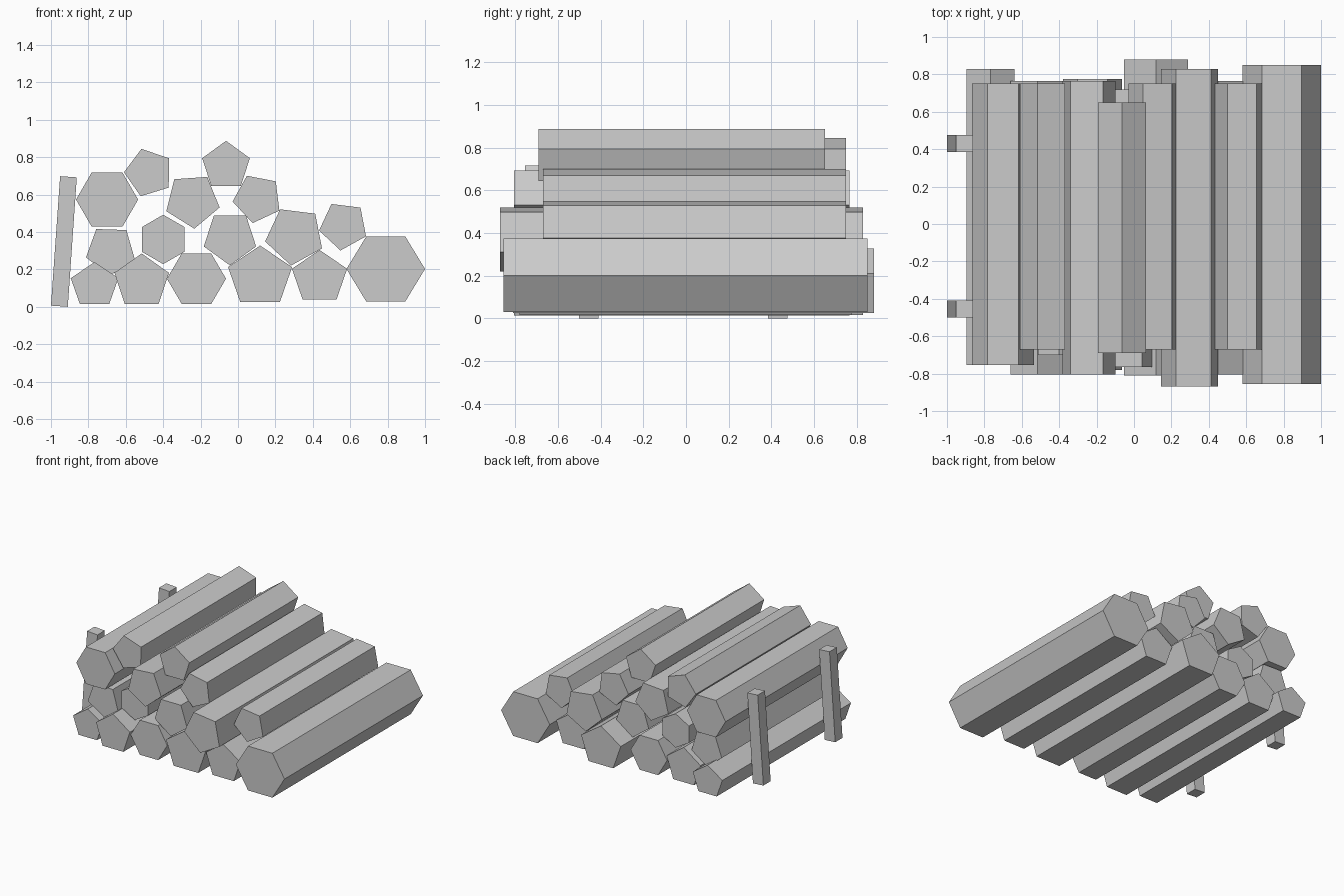
import bpy
from math import cos, sin, radians


def prism(name, profile, y0, y1):
    """Extrude an x-z profile (counter-clockwise seen from the front) along y."""
    n = len(profile)
    verts = [(x, y, z) for y in (y0, y1) for x, z in profile]
    faces = [tuple(range(n)), tuple(reversed(range(n, 2 * n)))]
    faces += [(i, i + n, (i + 1) % n + n, (i + 1) % n) for i in range(n)]
    mesh = bpy.data.meshes.new(name)
    mesh.from_pydata(verts, [], faces)
    mesh.update()
    obj = bpy.data.objects.new(name, mesh)
    bpy.context.collection.objects.link(obj)
    return obj


def log(name, sides, cx, cz, r, turn, squash, y0, y1):
    angles = [radians(turn + 360 * i / sides) for i in range(sides)]
    prism(name, [(cx + r * cos(a), cz + r * squash * sin(a)) for a in angles], y0, y1)


# Each log: sides, centre x, centre z, radius, turn, squash, front y, back y
bottom_row = [
    (5, -0.767, 0.115, 0.134, 90, 0.92, -0.755, 0.83),
    (5, -0.515, 0.135, 0.153, 90, 0.98, -0.805, 0.765),
    (6, -0.222, 0.15, 0.158, 0, 0.985, -0.78, 0.775),
    (5, 0.118, 0.16, 0.18, 90, 0.93, -0.81, 0.88),
    (5, 0.436, 0.158, 0.155, 90, 0.94, -0.805, 0.765),
    (6, 0.79, 0.202, 0.21, 0, 0.95, -0.855, 0.85),
]
middle_row = [
    (5, -0.681, 0.302, 0.137, -92, 1, -0.69, 0.72),
    (6, -0.4, 0.36, 0.132, 30, 1, -0.70, 0.70),
    (5, -0.043, 0.368, 0.147, -90, 1, -0.765, 0.72),
    (5, 0.303, 0.38, 0.161, -97, 1, -0.87, 0.83),
    (5, 0.564, 0.433, 0.133, -97, 1, -0.67, 0.75),
]
upper_row = [
    (6, -0.70, 0.573, 0.166, 0, 1, -0.755, 0.75),
    (5, -0.244, 0.567, 0.15, -86, 1, -0.805, 0.765),
    (5, 0.104, 0.579, 0.134, -101, 1, -0.67, 0.75),
]
top_row = [
    (5, -0.477, 0.717, 0.133, 35, 1, -0.67, 0.75),
    (5, -0.064, 0.753, 0.134, 90, 1, -0.69, 0.65),
]
rows = {"bottom": bottom_row, "middle": middle_row, "upper": upper_row, "top": top_row}
for row, logs in rows.items():
    for i, spec in enumerate(logs, 1):
        log(f"{row}_log_{i}", *spec)

# Leaning square stakes that hold the left side of the pile
stake = [(-1.0, 0.006), (-0.91, 0.0), (-0.862, 0.692), (-0.951, 0.698)]
for name, y in (("front_stake", -0.455), ("back_stake", 0.43)):
    prism(name, stake, y - 0.045, y + 0.045)
